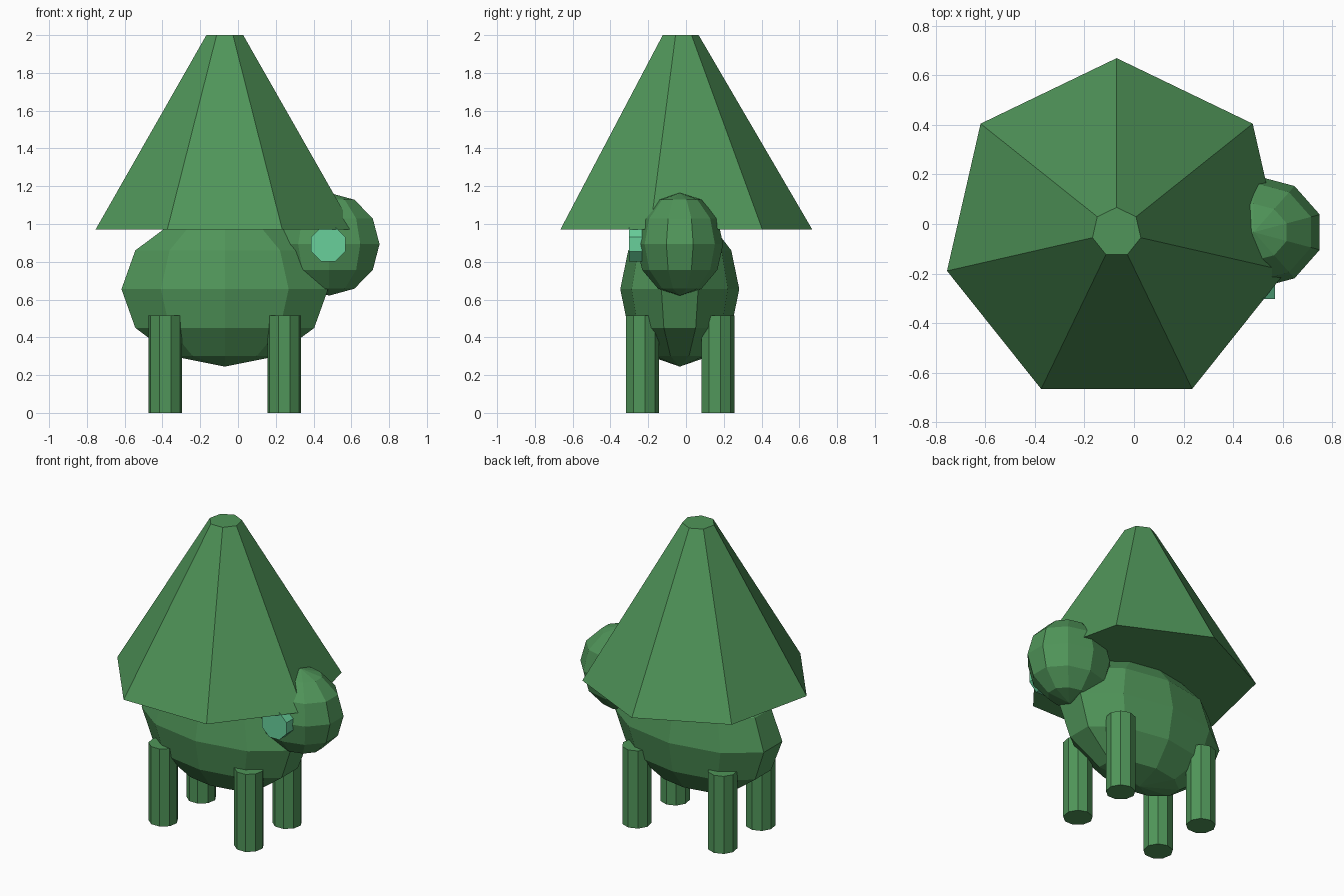
import bpy
import math

if "Cube" in bpy.data.objects:
    bpy.data.objects.remove(bpy.data.objects["Cube"])

CX, CY = -0.07, -0.033  # shared axis of body and roof


def material(name, color):
    m = bpy.data.materials.new(name)
    m.diffuse_color = (*color, 1)
    m.use_nodes = True
    m.node_tree.nodes["Principled BSDF"].inputs["Base Color"].default_value = m.diffuse_color
    return m


GREEN = material("leaf green", (0.08, 0.30, 0.10))
MINT = material("mint", (0.14, 0.63, 0.33))


def finish(name, mat):
    ob = bpy.context.object
    ob.name = name
    ob.data.materials.append(mat)
    return ob


def ellipsoid(name, center, radii):
    """Faceted ten-sided ball with a corner pointing along y."""
    bpy.ops.mesh.primitive_uv_sphere_add(segments=10, ring_count=6, radius=1)
    ob = finish(name, GREEN)
    # turn so the +x and -x sides end in a flat facet
    angles = [math.atan2(v.co.y, v.co.x) for v in ob.data.vertices
              if abs(v.co.z) < 0.01]
    turn = math.radians(18) - min(a for a in angles if a > -1e-4)
    for v in ob.data.vertices:
        x, y = v.co.x, v.co.y
        c, s = math.cos(turn), math.sin(turn)
        v.co = ((x * c - y * s) * radii[0], (x * s + y * c) * radii[1],
                v.co.z * radii[2])
    ob.location = center


def frustum(name, sides, r1, r2, center, z0, z1):
    """Upright tapered prism with its first corner at +y."""
    verts, faces = [], []
    for r, z in ((r1, z0), (r2, z1)):
        for i in range(sides):
            a = math.pi / 2 + 2 * math.pi * i / sides
            verts.append((center[0] + r * math.cos(a),
                          center[1] + r * math.sin(a), z))
    for i in range(sides):
        j = (i + 1) % sides
        faces.append((i, j, sides + j, sides + i))
    faces.append(tuple(reversed(range(sides))))
    faces.append(tuple(range(sides, 2 * sides)))
    me = bpy.data.meshes.new(name)
    me.from_pydata(verts, [], faces)
    me.materials.append(GREEN)
    bpy.context.collection.objects.link(bpy.data.objects.new(name, me))


# Rounded body and head
ellipsoid("body", (CX, CY, 0.655), (0.575, 0.315, 0.41))
ellipsoid("head", (0.483, CY, 0.893), (0.28, 0.23, 0.272))

# Seven-sided tapered roof shell on the back
frustum("roof_shell", 7, 0.702, 0.1, (CX, CY), 0.97, 2.0)

# Four straight legs
for xn, sx in (("rear", -1), ("fore", 1)):
    for yn, sy in (("right", -1), ("left", 1)):
        frustum(f"{xn}_{yn}_leg", 9, 0.09, 0.09,
                (CX + sx * 0.315, CY + sy * 0.2), 0.0, 0.515)

# Single disc eye on the front side of the head
bpy.ops.mesh.primitive_cylinder_add(vertices=8, radius=0.098, depth=0.12,
                                    location=(0.478, -0.243, 0.893))
eye = finish("eye", MINT)
eye.rotation_euler = (math.pi / 2, math.radians(22.5), 0)
